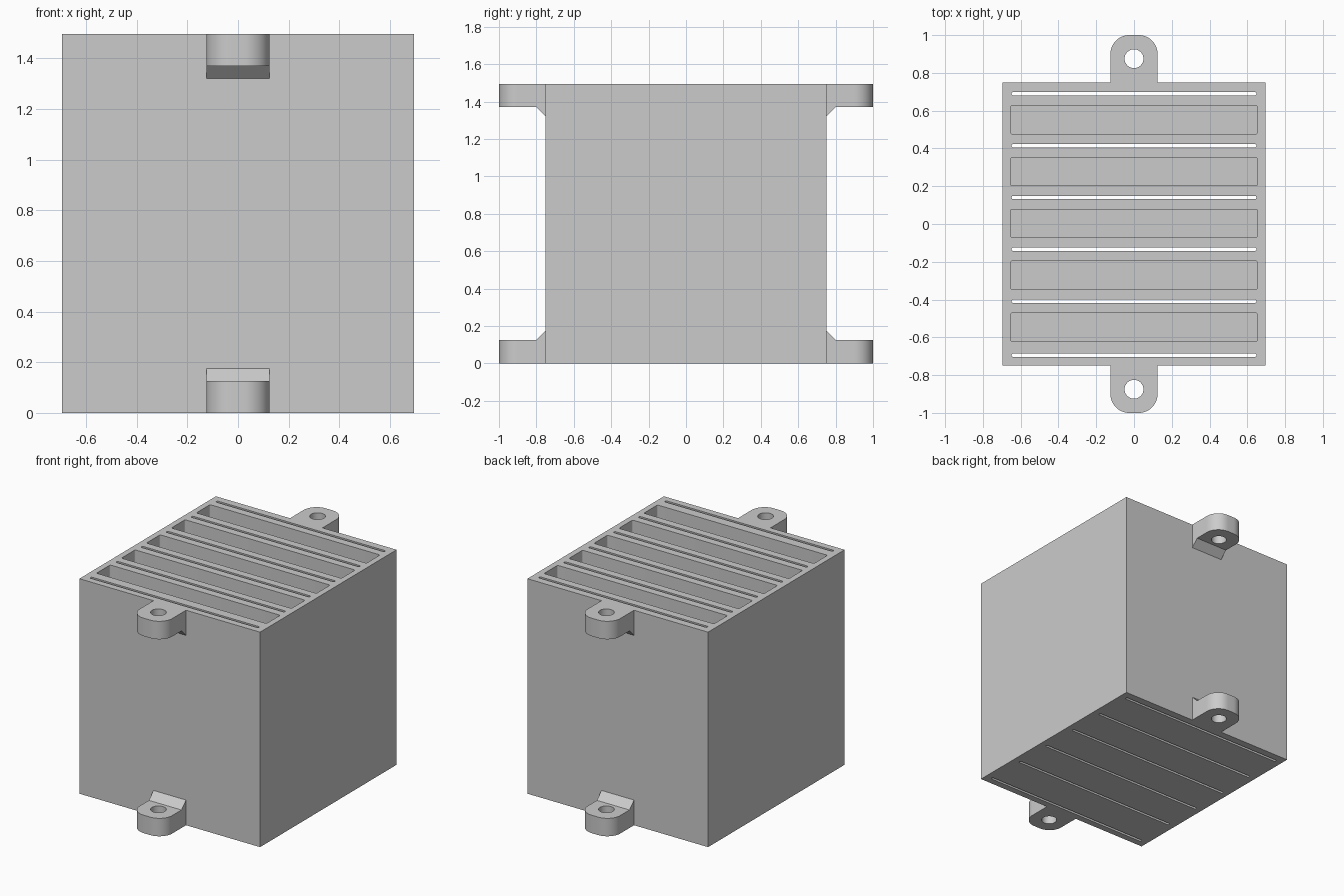
import bpy, bmesh, math
from mathutils import Vector

cube = bpy.data.objects.get("Cube")
if cube:
    bpy.data.objects.remove(cube, do_unlink=True)

W, D, H = 0.695, 0.75, 1.495        # half width, half depth, height
TAB_W, TAB_T, TAB_END = 0.125, 0.125, 1.0
HOLE_Y, HOLE_R = 0.875, 0.05
PITCH, SHIFT, FLOOR = 0.2745, 0.003, 0.05

gray = bpy.data.materials.new("light gray")
gray.use_nodes = True
color = (0.6, 0.6, 0.6, 1)
gray.diffuse_color = color
gray.node_tree.nodes["Principled BSDF"].inputs["Base Color"].default_value = color


def prism(bm, points, offset):
    """Closed solid from a planar outline swept along offset."""
    base = bm.faces.new([bm.verts.new(p) for p in points])
    top = bmesh.ops.extrude_face_region(bm, geom=[base])["geom"]
    verts = [v for v in top if isinstance(v, bmesh.types.BMVert)]
    bmesh.ops.translate(bm, verts=verts, vec=Vector(offset))
    bmesh.ops.recalc_face_normals(bm, faces=bm.faces)


def arc(x, y, r, start, end, z, n):
    angles = [math.radians(start + (end - start) * i / n) for i in range(n + 1)]
    return [(x + r * math.cos(a), y + r * math.sin(a), z) for a in angles]


def rounded_rect(y, hx, hy, r, z, n=6):
    pts = []
    for k, (sx, sy) in enumerate([(1, 1), (-1, 1), (-1, -1), (1, -1)]):
        pts += arc(sx * (hx - r), y + sy * (hy - r), r, 90 * k, 90 * k + 90, z, n)
    return pts


def finish(name, bm):
    mesh = bpy.data.meshes.new(name)
    bm.to_mesh(mesh)
    bm.free()
    mesh.materials.append(gray)
    obj = bpy.data.objects.new(name, mesh)
    bpy.context.collection.objects.link(obj)
    return obj


def select(obj):
    bpy.ops.object.select_all(action="DESELECT")
    obj.select_set(True)
    bpy.context.view_layer.objects.active = obj


def cut(obj, bm):
    """Subtract the solids in bm, then smooth the round walls."""
    cutter = finish("cutter", bm)
    cutter.hide_render = True
    mod = obj.modifiers.new("cut", "BOOLEAN")
    mod.operation, mod.solver, mod.object = "DIFFERENCE", "EXACT", cutter
    select(obj)
    bpy.ops.object.modifier_apply(modifier=mod.name)
    bpy.data.objects.remove(cutter, do_unlink=True)
    bpy.ops.object.shade_smooth_by_angle(angle=math.radians(30))


# Block with deep closed pockets between thin through slots
bm = bmesh.new()
prism(bm, [(-W, -D, 0), (W, -D, 0), (W, D, 0), (-W, D, 0)], (0, 0, H))
block = finish("slotted_block", bm)

bm = bmesh.new()
for i in range(-2, 3):
    prism(bm, rounded_rect(SHIFT + PITCH * i, 0.654, 0.075, 0.01, FLOOR), (0, 0, H))
slots = [SHIFT + PITCH * (i + 0.5) for i in range(-2, 3)] + [-0.695]
for y in slots:
    prism(bm, rounded_rect(y, 0.648, 0.009, 0.0085, -0.1), (0, 0, H + 0.2))
cut(block, bm)


# Mounting tabs with a screw hole and a sloped gusset
def mounting_tab(name, side, upper):
    z = H - TAB_T if upper else 0
    r = 0.1
    bm = bmesh.new()
    outline = [(TAB_W, D, z)]
    outline += arc(TAB_W - r, TAB_END - r, r, 0, 90, z, 12)
    outline += arc(r - TAB_W, TAB_END - r, r, 90, 180, z, 12)
    outline.append((-TAB_W, D, z))
    prism(bm, [(x, side * y, h) for x, y, h in outline], (0, 0, TAB_T))
    tab = finish(name, bm)

    bm = bmesh.new()
    hole = arc(0, side * HOLE_Y, HOLE_R, 0, 360, z - 0.1, 32)[:-1]
    prism(bm, hole, (0, 0, TAB_T + 0.2))
    cut(tab, bm)

    root = z if upper else TAB_T
    tip = root + (-0.05 if upper else 0.05)
    bm = bmesh.new()
    prism(bm, [(-TAB_W, side * D, root), (-TAB_W, side * (D + 0.05), root),
               (-TAB_W, side * D, tip)], (2 * TAB_W, 0, 0))
    finish(name + "_gusset", bm)


for place, side in (("front", -1), ("back", 1)):
    for level in ("lower", "upper"):
        mounting_tab(f"{place}_{level}_tab", side, level == "upper")
